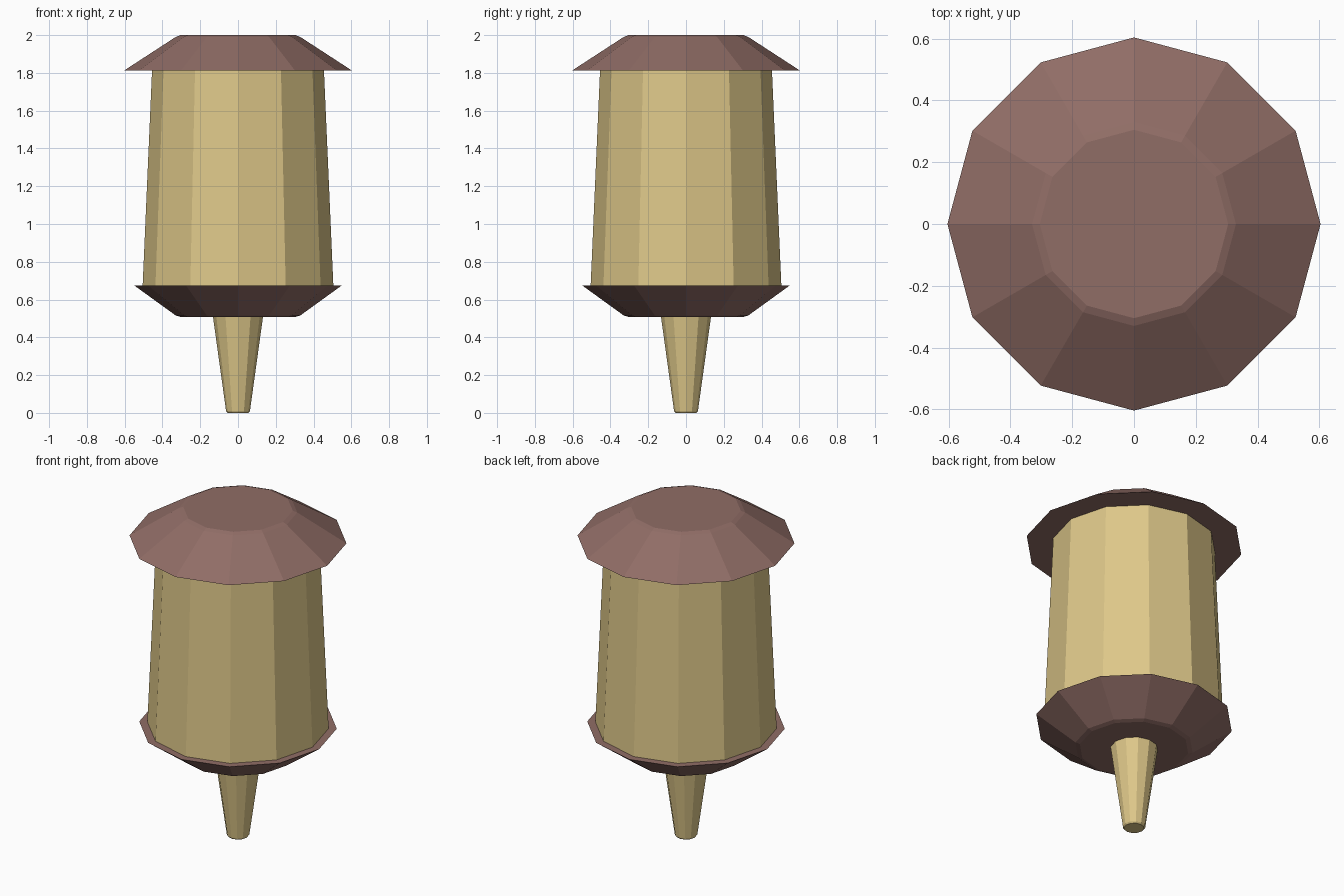
import bpy
import bmesh
from math import cos, sin, tau

SIDES = 12

cube = bpy.data.objects.get("Cube")
if cube:
    bpy.data.objects.remove(cube, do_unlink=True)


def make_material(name, rgb):
    mat = bpy.data.materials.new(name)
    mat.use_nodes = True
    mat.diffuse_color = (*rgb, 1)
    bsdf = next(n for n in mat.node_tree.nodes if n.type == "BSDF_PRINCIPLED")
    bsdf.inputs["Base Color"].default_value = (*rgb, 1)
    bsdf.inputs["Roughness"].default_value = 0.8
    return mat


def turned_part(name, profile, mat):
    """Closed faceted solid from (radius, height) pairs, bottom to top."""
    bm = bmesh.new()
    rings = [
        [bm.verts.new((r * cos(tau * i / SIDES), r * sin(tau * i / SIDES), z))
         for i in range(SIDES)]
        for r, z in profile
    ]
    for low, high in zip(rings, rings[1:]):
        for i in range(SIDES):
            j = (i + 1) % SIDES
            bm.faces.new((low[i], low[j], high[j], high[i]))
    bm.faces.new(rings[0][::-1])
    bm.faces.new(rings[-1])
    bmesh.ops.recalc_face_normals(bm, faces=bm.faces)
    mesh = bpy.data.meshes.new(name)
    bm.to_mesh(mesh)
    bm.free()
    mesh.materials.append(mat)
    obj = bpy.data.objects.new(name, mesh)
    bpy.context.collection.objects.link(obj)
    return obj


brown = make_material("dusty brown", (0.28, 0.153, 0.133))
tan = make_material("pale tan", (0.73, 0.575, 0.25))

# Tapered peg with a softened tip
turned_part("peg", [(0.056, 0), (0.063, 0.008), (0.134, 0.52)], tan)

# Flared base dish with a chamfered underside
turned_part("base_dish", [(0.305, 0.508), (0.33, 0.516), (0.55, 0.675)], brown)

# Tapered main body
turned_part("body", [(0.505, 0.67), (0.455, 1.815)], tan)

# Wide lid with a chamfered flat top
turned_part("lid", [(0.604, 1.812), (0.33, 1.99), (0.305, 2.0)], brown)
